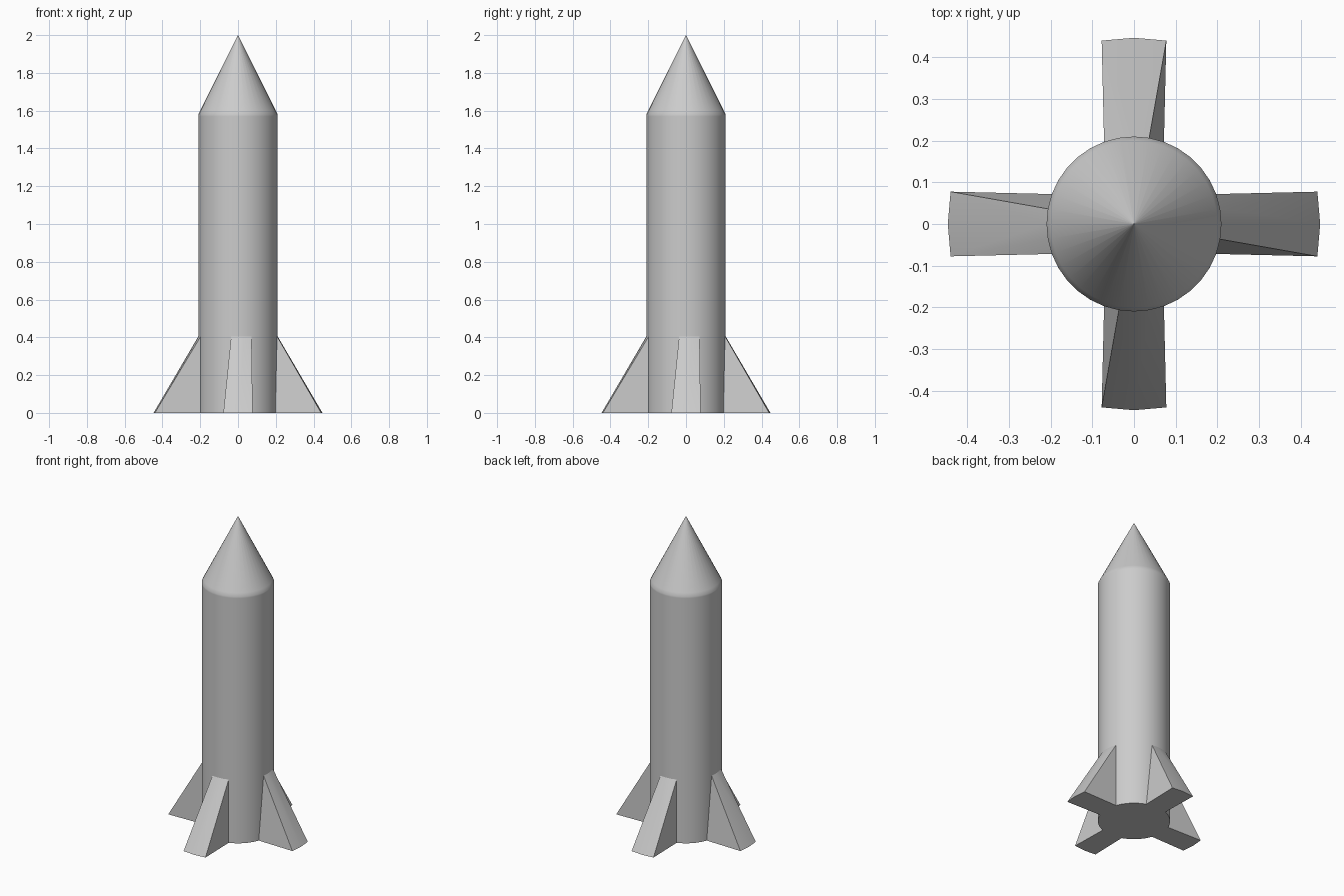
import bpy
import bmesh
from math import radians, cos, sin

cube = bpy.data.objects.get("Cube")
if cube:
    bpy.data.objects.remove(cube, do_unlink=True)

RADIUS = 0.21
FIN_REACH = 0.447
FIN_TOP = 0.405
STEP = 10  # degrees per body segment

grey = bpy.data.materials.new("light_grey")
grey.use_nodes = True
colour = (0.6, 0.6, 0.6, 1)
grey.diffuse_color = colour
grey.node_tree.nodes["Principled BSDF"].inputs["Base Color"].default_value = colour


def polar(radius, degrees, z):
    a = radians(degrees)
    return (radius * cos(a), radius * sin(a), z)


def finish(bm, name):
    bmesh.ops.recalc_face_normals(bm, faces=bm.faces)
    mesh = bpy.data.meshes.new(name)
    bm.to_mesh(mesh)
    bm.free()
    mesh.materials.append(grey)
    obj = bpy.data.objects.new(name, mesh)
    bpy.context.collection.objects.link(obj)
    bpy.ops.object.select_all(action="DESELECT")
    obj.select_set(True)
    bpy.context.view_layer.objects.active = obj
    bpy.ops.object.shade_smooth_by_angle(angle=radians(30))
    return obj


# Body and nose cone: one revolved profile, with tight rings at the shoulder
profile = [(RADIUS, 0), (RADIUS, FIN_TOP), (RADIUS, 1.57), (RADIUS, 1.58),
           (0.2, 1.6), (0.002, 1.996)]
bm = bmesh.new()
rings = [[bm.verts.new(polar(r, d, z)) for d in range(0, 360, STEP)]
         for r, z in profile]
for low, high in zip(rings, rings[1:]):
    for i in range(len(low)):
        bm.faces.new((low[i - 1], low[i], high[i], high[i - 1]))
bm.faces.new(rings[0])
tip = bm.verts.new((0, 0, 2))
for i in range(len(rings[-1])):
    bm.faces.new((rings[-1][i - 1], rings[-1][i], tip))
finish(bm, "rocket_body")


# Four fins: tapered wedges whose upper root is shifted to one side
def fin(name, heading):
    bm = bmesh.new()
    for radius, start, end, z in [(RADIUS, -2, 2, 0),
                                  (FIN_REACH, -1, 1, 0),
                                  (RADIUS, -1, 2, FIN_TOP)]:
        for k in range(start, end + 1):
            bm.verts.new(polar(radius, heading + k * STEP, z))
    hull = bmesh.ops.convex_hull(bm, input=bm.verts)
    spare = {v for v in hull["geom_interior"] + hull["geom_unused"]
             if isinstance(v, bmesh.types.BMVert)}
    bmesh.ops.delete(bm, geom=list(spare), context="VERTS")
    bmesh.ops.dissolve_limit(bm, angle_limit=radians(1),
                             verts=bm.verts, edges=bm.edges)
    finish(bm, name)


for side, heading in [("left", 0), ("back", 90), ("right", 180), ("front", 270)]:
    fin(side + "_fin", heading)
